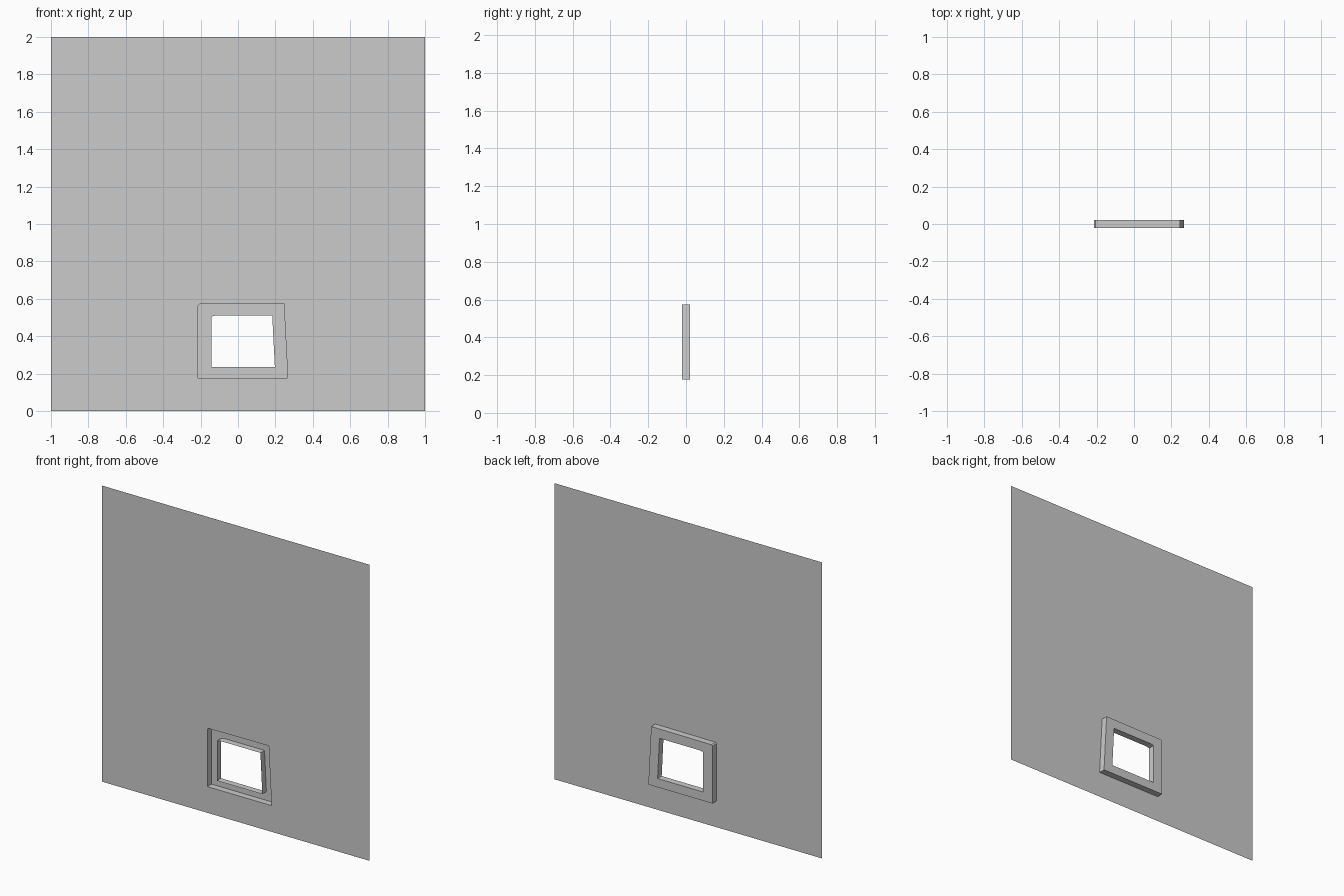
import bpy, bmesh

if "Cube" in bpy.data.objects:
    bpy.data.objects.remove(bpy.data.objects["Cube"])

D = 0.022  # half depth of the window surround

# Outlines (x, z), both clockwise from the left side of the top-left corner
outer = [(-0.213, 0.565), (-0.205, 0.572), (0.245, 0.575), (0.266, 0.177), (-0.213, 0.177)]
inner = [(-0.143, 0.505), (-0.120, 0.511), (0.183, 0.511), (0.197, 0.236), (-0.143, 0.236)]
sheet = [(-1, 2), (1, 2), (1, 0), (-1, 0)]


def loop(bm, pts, y):
    return [bm.verts.new((x, y, z)) for x, z in pts]


def strip(bm, a, b):
    n = len(a)
    for i in range(n):
        j = (i + 1) % n
        bm.faces.new((a[i], a[j], b[j], b[i]))


def finish(bm, name):
    mesh = bpy.data.meshes.new(name)
    bm.to_mesh(mesh)
    bm.free()
    obj = bpy.data.objects.new(name, mesh)
    bpy.context.collection.objects.link(obj)


# Thin wall sheet with the window opening cut out
bm = bmesh.new()
edges = []
for pts in (sheet, outer):
    vs = loop(bm, pts, -D)
    edges += [bm.edges.new((vs[i], vs[(i + 1) % len(vs)])) for i in range(len(vs))]
bmesh.ops.triangle_fill(bm, use_beauty=True, use_dissolve=False, edges=edges, normal=(0, -1, 0))
finish(bm, "wall")

# Window surround: hollow channel, open at the front and pushed out to the back
bm = bmesh.new()
rings = [loop(bm, outer, -D), loop(bm, outer, D), loop(bm, inner, D), loop(bm, inner, -D)]
for a, b in zip(rings, rings[1:]):
    strip(bm, a, b)
bmesh.ops.recalc_face_normals(bm, faces=bm.faces)
finish(bm, "window_surround")
